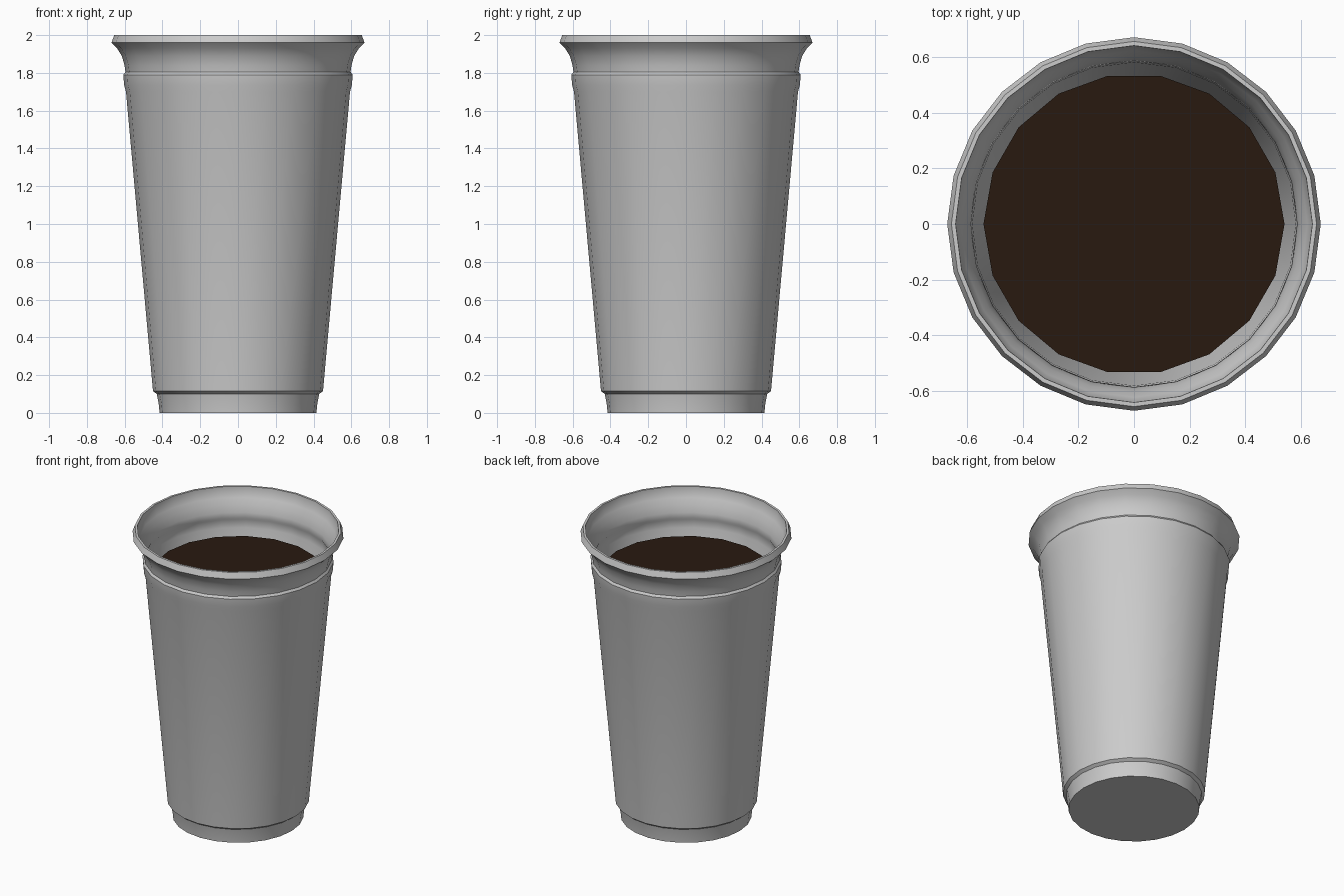
import bpy, bmesh, math

if "Cube" in bpy.data.objects:
    bpy.data.objects.remove(bpy.data.objects["Cube"])

SIDES = 24


def finish(name, bm):
    me = bpy.data.meshes.new(name)
    bmesh.ops.recalc_face_normals(bm, faces=bm.faces)
    bm.to_mesh(me)
    bm.free()
    ob = bpy.data.objects.new(name, me)
    bpy.context.collection.objects.link(ob)
    return ob


def lathe(name, profile, sides):
    """Revolve (radius, z) points about z and cap both ends."""
    bm = bmesh.new()
    rings = []
    for r, z in profile:
        rings.append([bm.verts.new((r * math.cos(math.tau * i / sides),
                                    r * math.sin(math.tau * i / sides), z))
                      for i in range(sides)])
    for a, b in zip(rings, rings[1:]):
        for i in range(sides):
            j = (i + 1) % sides
            bm.faces.new((a[i], a[j], b[j], b[i]))
    bm.faces.new(rings[0])
    bm.faces.new(rings[-1])
    return finish(name, bm)


# Cup: outer wall from the foot up, over the rim, then down the inside
outer = [(0.415, 0), (0.42, 0.05), (0.43, 0.10), (0.45, 0.115),
         (0.593, 1.70), (0.603, 1.735), (0.607, 1.79), (0.596, 1.805),
         (0.601, 1.84), (0.615, 1.89), (0.64, 1.93), (0.67, 1.96), (0.655, 2.0)]
inner = [(0.64, 2.0), (0.638, 1.965), (0.622, 1.93), (0.602, 1.89),
         (0.59, 1.84), (0.585, 1.805), (0.593, 1.79), (0.59, 1.735),
         (0.58, 1.70), (0.437, 0.115), (0.415, 0.10), (0.405, 0.03)]
cup = lathe("cup", outer + inner, SIDES)
bpy.context.view_layer.objects.active = cup
cup.select_set(True)
bpy.ops.object.shade_smooth_by_angle(angle=math.radians(40))

# Coffee: flat low-poly disc near the top
bm = bmesh.new()
bmesh.ops.create_circle(bm, cap_ends=True, segments=18, radius=0.54)
coffee = finish("coffee_surface", bm)
coffee.location.z = 1.70
for v in coffee.data.polygons:
    if v.normal.z < 0:
        coffee.data.flip_normals()
mat = bpy.data.materials.new("coffee_brown")
mat.diffuse_color = (0.022, 0.010, 0.005, 1)
mat.use_nodes = True
mat.node_tree.nodes["Principled BSDF"].inputs["Base Color"].default_value = mat.diffuse_color
coffee.data.materials.append(mat)
# align the polygon corners with the x axis
coffee.rotation_euler.z = math.radians(10) if abs(max(v.co.x for v in coffee.data.vertices) - 0.54) > 0.001 else 0
